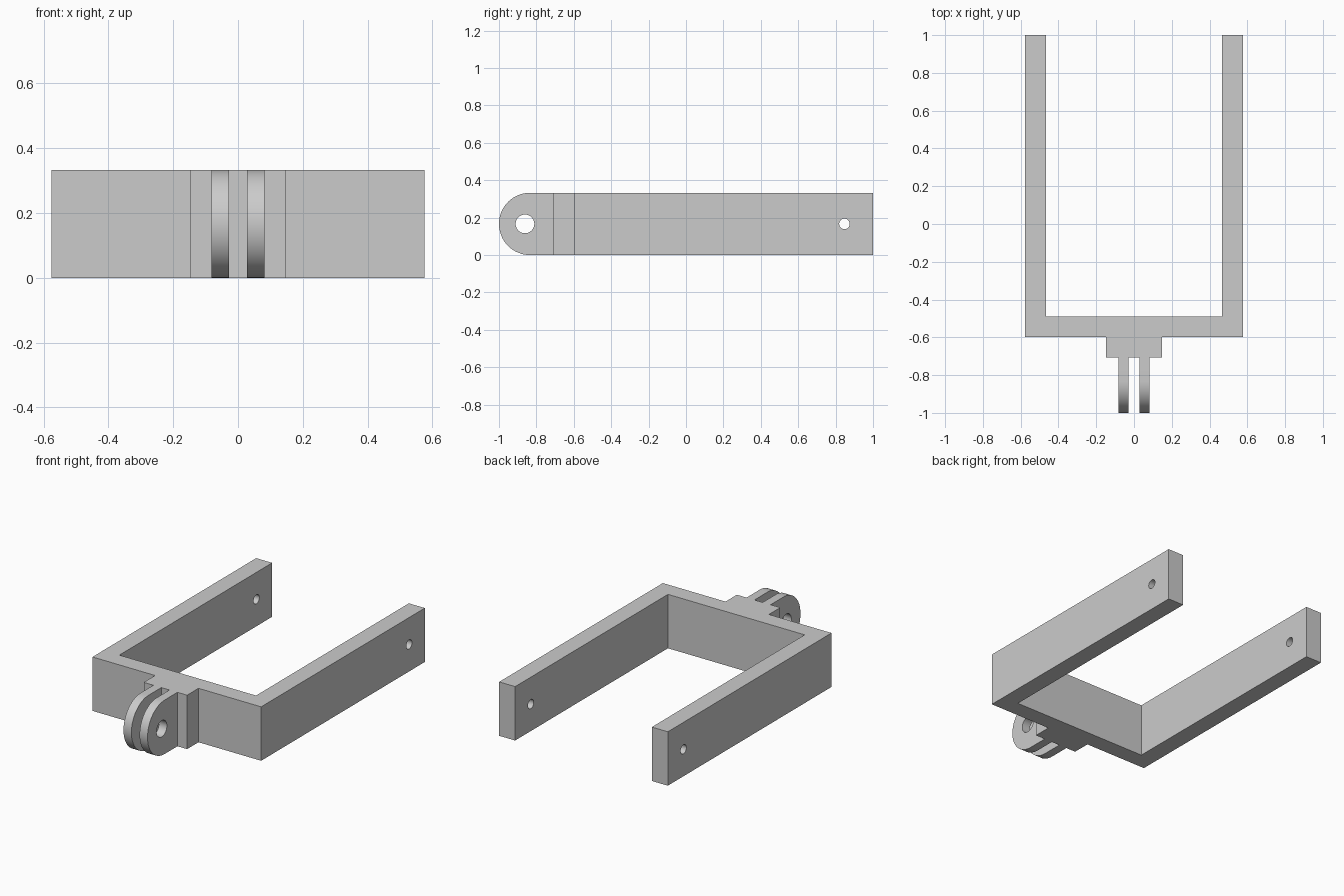
import bpy, bmesh, math
from mathutils import Matrix

if "Cube" in bpy.data.objects:
    bpy.data.objects.remove(bpy.data.objects["Cube"])

H = 0.333          # height of the bracket
MID = H / 2

grey = bpy.data.materials.new("plain grey")
grey.diffuse_color = (0.6, 0.6, 0.6, 1)
grey.use_nodes = True
grey.node_tree.nodes["Principled BSDF"].inputs["Base Color"].default_value = grey.diffuse_color


def extrude_profile(name, points, axis, start, end):
    """Prism from a 2D outline: (x, y) along z, or (y, z) along x."""
    bm = bmesh.new()
    place = (lambda p: (p[0], p[1], start)) if axis == 'Z' else (lambda p: (start, p[0], p[1]))
    face = bm.faces.new([bm.verts.new(place(p)) for p in points])
    out = bmesh.ops.extrude_face_region(bm, geom=[face])
    depth = end - start
    verts = [g for g in out["geom"] if isinstance(g, bmesh.types.BMVert)]
    bmesh.ops.translate(bm, verts=verts, vec=(0, 0, depth) if axis == 'Z' else (depth, 0, 0))
    bmesh.ops.recalc_face_normals(bm, faces=bm.faces)
    mesh = bpy.data.meshes.new(name)
    bm.to_mesh(mesh)
    bm.free()
    obj = bpy.data.objects.new(name, mesh)
    bpy.context.collection.objects.link(obj)
    mesh.materials.append(grey)
    return obj


def drill(obj, y, radius):
    """Cut a round hole along x through the object at mid height."""
    ring = [(y + radius * math.cos(a), MID + radius * math.sin(a))
            for a in (math.tau * i / 40 for i in range(40))]
    cutter = extrude_profile("hole_cutter", ring, 'X', -1, 1)
    cutter.hide_render = True
    mod = obj.modifiers.new("hole", 'BOOLEAN')
    mod.operation, mod.solver, mod.object = 'DIFFERENCE', 'EXACT', cutter
    bpy.ops.object.select_all(action='DESELECT')
    bpy.context.view_layer.objects.active = obj
    obj.select_set(True)
    bpy.ops.object.modifier_apply(modifier=mod.name)
    bpy.data.objects.remove(cutter)
    bpy.ops.object.shade_smooth_by_angle(angle=math.radians(30))


# U-shaped frame with the mounting block on its front
half = [(0.148, -0.708), (0.148, -0.597), (0.576, -0.597), (0.576, 1.0),
        (0.467, 1.0), (0.467, -0.491)]
outline = half + [(-x, y) for x, y in reversed(half)]
frame = extrude_profile("frame", outline, 'Z', 0, H)
drill(frame, 0.847, 0.028)

# Pair of round-ended mounting tabs
arc = [(-1 + MID - MID * math.sin(a), MID + MID * math.cos(a))
       for a in (math.pi * i / 32 for i in range(33))]
tab_outline = [(-0.708, H)] + arc + [(-0.708, 0)]
for name, x in (("left_tab", -0.082), ("right_tab", 0.028)):
    tab = extrude_profile(name, tab_outline, 'X', x, x + 0.054)
    drill(tab, -0.861, 0.05)
